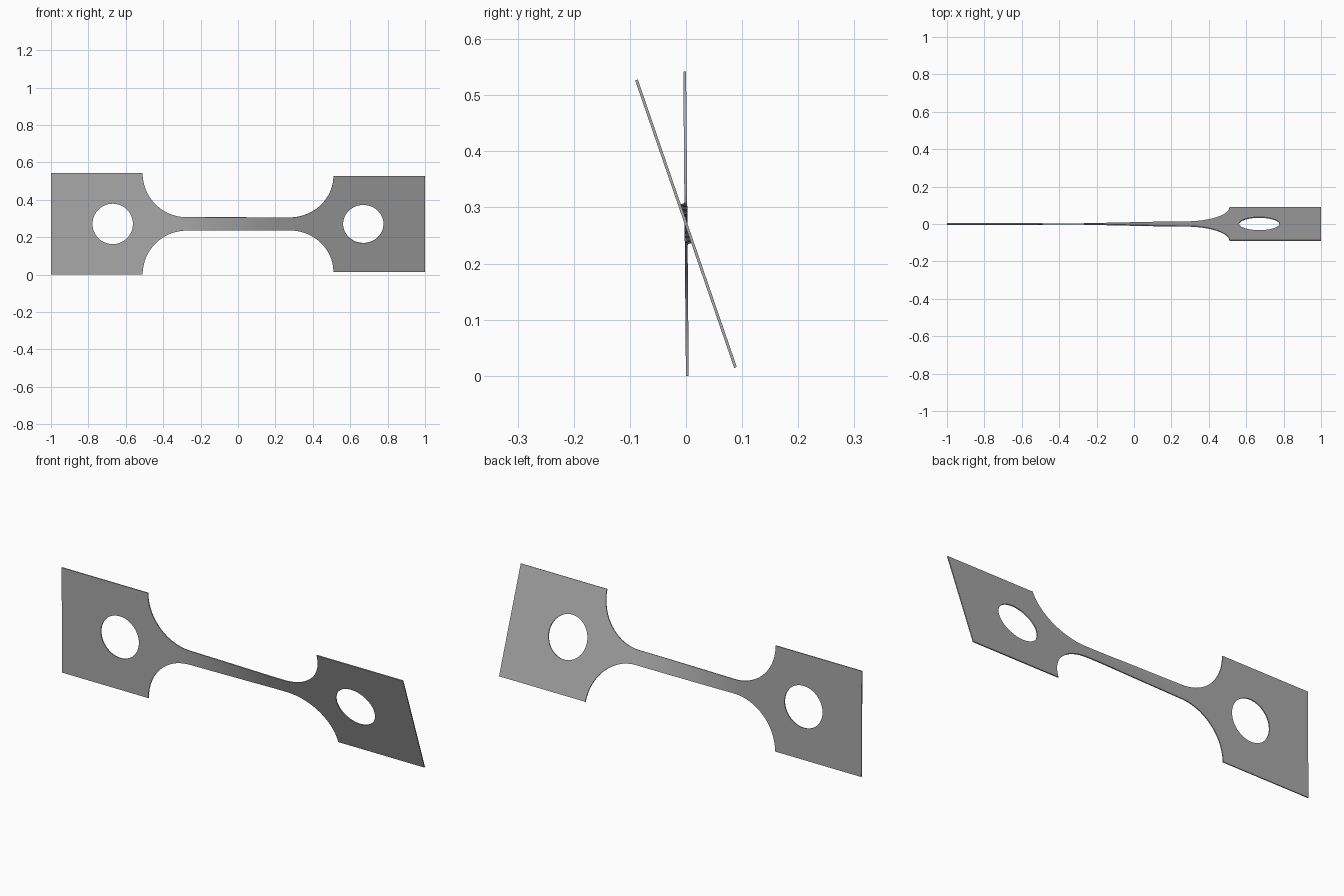
import bpy
import bmesh
import math
from mathutils import Vector

cube = bpy.data.objects.get("Cube")
if cube:
    bpy.data.objects.remove(cube, do_unlink=True)

HALF_HEIGHT = 0.271
NECK_HALF = 0.036
FILLET = HALF_HEIGHT - NECK_HALF
SHOULDER = 0.51
THICKNESS = 0.005
HOLE_X, HOLE_R = 0.67, 0.108
ROWS = 8


def half_height(x):
    """Half height of the strip: a straight neck with quarter-circle shoulders."""
    d = max(0.0, abs(x) - (SHOULDER - FILLET))
    return HALF_HEIGHT - math.sqrt(max(0.0, FILLET ** 2 - d ** 2))


def twist(x):
    """Angle of the plate about its long axis."""
    t = min(1.0, max(0.0, (x + 0.32) / 0.52))
    return math.radians(0.5 + 18.5 * t)


bm = bmesh.new()

# Neck and shoulders: columns packed closer where the arcs get steep
arc = [SHOULDER - FILLET + FILLET * math.sin(math.pi / 2 * i / 24) for i in range(25)]
neck = [arc[0] * (i / 12 - 1) for i in range(1, 24)]
columns = [-x for x in reversed(arc)] + neck + arc
grid = [[bm.verts.new((x, 0, half_height(x) * (2 * r / ROWS - 1)))
         for r in range(ROWS + 1)] for x in columns]
for a, b in zip(grid, grid[1:]):
    for r in range(ROWS):
        bm.faces.new((a[r], b[r], b[r + 1], a[r + 1]))

# Flat end tabs, each with a round hole
for side, shoulder in ((-1, grid[0]), (1, grid[-1])):
    corners = [bm.verts.new((side, 0, z)) for z in (HALF_HEIGHT, -HALF_HEIGHT)]
    outline = shoulder + corners
    hole = []
    for i in range(64):
        a = math.tau * i / 64
        hole.append(bm.verts.new((side * HOLE_X + HOLE_R * math.cos(a), 0,
                                  HOLE_R * math.sin(a))))
    edges = []
    for loop in (outline, hole):
        for p, q in zip(loop, loop[1:] + loop[:1]):
            edges.append(bm.edges.get((p, q)) or bm.edges.new((p, q)))
    bmesh.ops.triangle_fill(bm, edges=edges, use_beauty=True, normal=Vector((0, -1, 0)))

# Twist the sheet about its long axis and lift it onto the ground
for v in bm.verts:
    a, z = twist(v.co.x), v.co.z
    v.co.y = -z * math.sin(a)
    v.co.z = z * math.cos(a) + HALF_HEIGHT
bmesh.ops.recalc_face_normals(bm, faces=bm.faces)

mesh = bpy.data.meshes.new("twisted_plate")
bm.to_mesh(mesh)
bm.free()
plate = bpy.data.objects.new("twisted_plate", mesh)
bpy.context.collection.objects.link(plate)

# Plain grey metal
grey = bpy.data.materials.new("grey_metal")
grey.use_nodes = True
colour = (0.4, 0.4, 0.4, 1)
grey.diffuse_color = colour
grey.node_tree.nodes["Principled BSDF"].inputs["Base Color"].default_value = colour
mesh.materials.append(grey)

# Sheet thickness, then smooth faces with crisp rims
bpy.ops.object.select_all(action="DESELECT")
plate.select_set(True)
bpy.context.view_layer.objects.active = plate
solid = plate.modifiers.new("thickness", "SOLIDIFY")
solid.thickness = THICKNESS
solid.offset = 0
bpy.ops.object.modifier_apply(modifier=solid.name)
bpy.ops.object.shade_smooth_by_angle(angle=math.radians(30))
